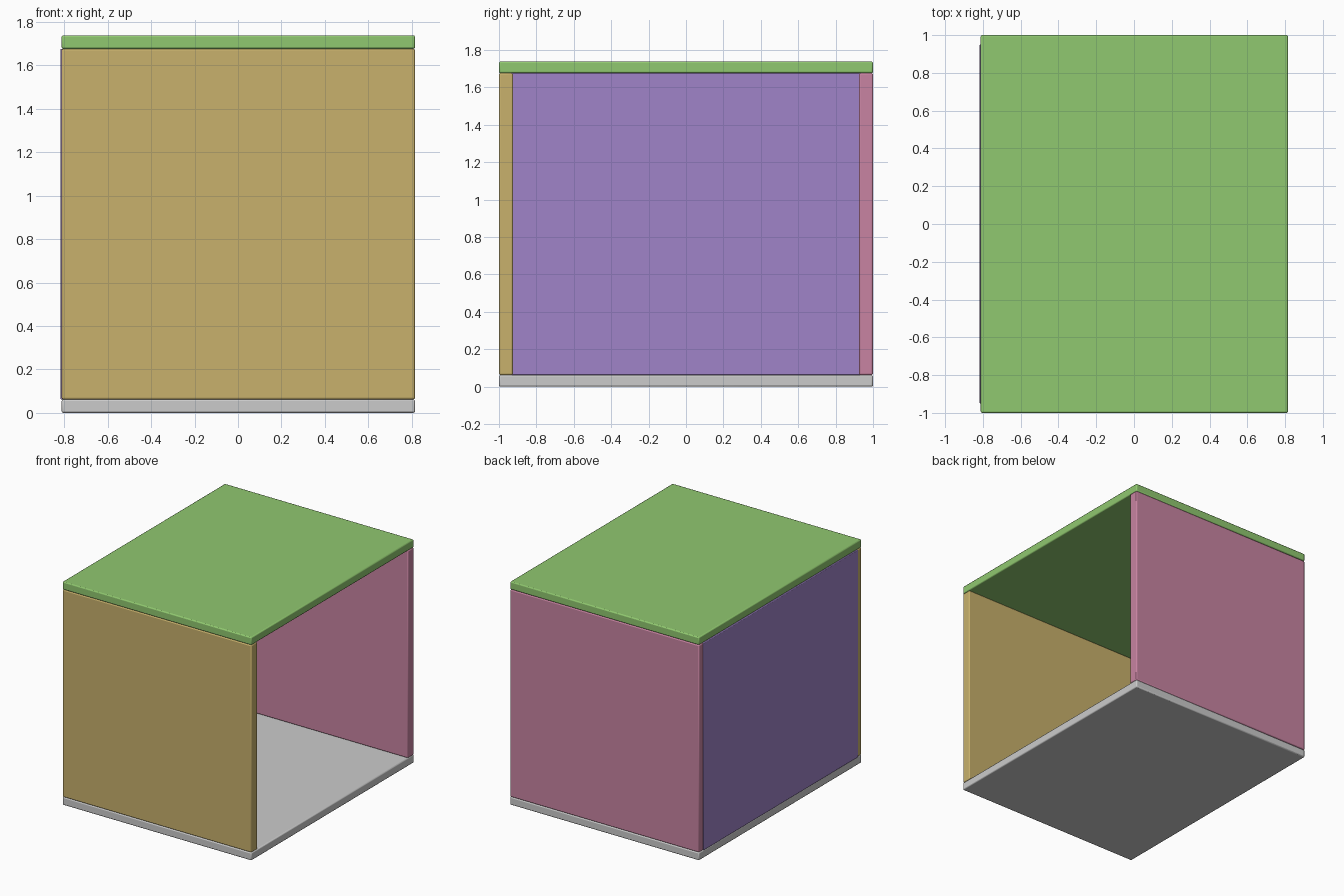
import bpy

if "Cube" in bpy.data.objects:
    bpy.data.objects.remove(bpy.data.objects["Cube"])


def panel(name, lo, hi, color=None, bevel=0.008):
    """Box between two corners with slightly eased edges."""
    bpy.ops.mesh.primitive_cube_add(size=1)
    ob = bpy.context.object
    ob.name = name
    ob.location = [(a + b) / 2 for a, b in zip(lo, hi)]
    ob.scale = [b - a for a, b in zip(lo, hi)]
    bpy.ops.object.transform_apply(location=True, rotation=False, scale=True)
    mod = ob.modifiers.new("eased_edges", 'BEVEL')
    mod.width = bevel
    mod.segments = 2
    bpy.ops.object.shade_smooth_by_angle()
    if color:
        mat = bpy.data.materials.new(name + "_paint")
        mat.diffuse_color = (*color, 1)
        mat.use_nodes = True
        mat.node_tree.nodes["Principled BSDF"].inputs["Base Color"].default_value = mat.diffuse_color
        ob.data.materials.append(mat)
    return ob


X0, X1 = -0.812, 0.815      # cabinet depth
H, T, W = 1.738, 0.062, 0.075  # height, shelf thickness, wall thickness

# Floor and top boards
panel("bottom_board", (X0, -1, 0), (X1, 1, T))
panel("top_board", (X0, -1, H - T), (X1, 1, H), (0.28, 0.58, 0.16))

# Two side walls between the boards
panel("front_wall", (X0, -1, T), (X1, -1 + W, H - T), (0.58, 0.44, 0.15))
panel("rear_wall", (X0, 1 - W, T), (X1, 1, H - T), (0.58, 0.23, 0.36))

# Thin panel closing the left side, let into the walls
panel("closing_panel", (-0.817, -0.95, T), (-0.79, 0.95, H - T),
      (0.35, 0.23, 0.58), bevel=0.004)
